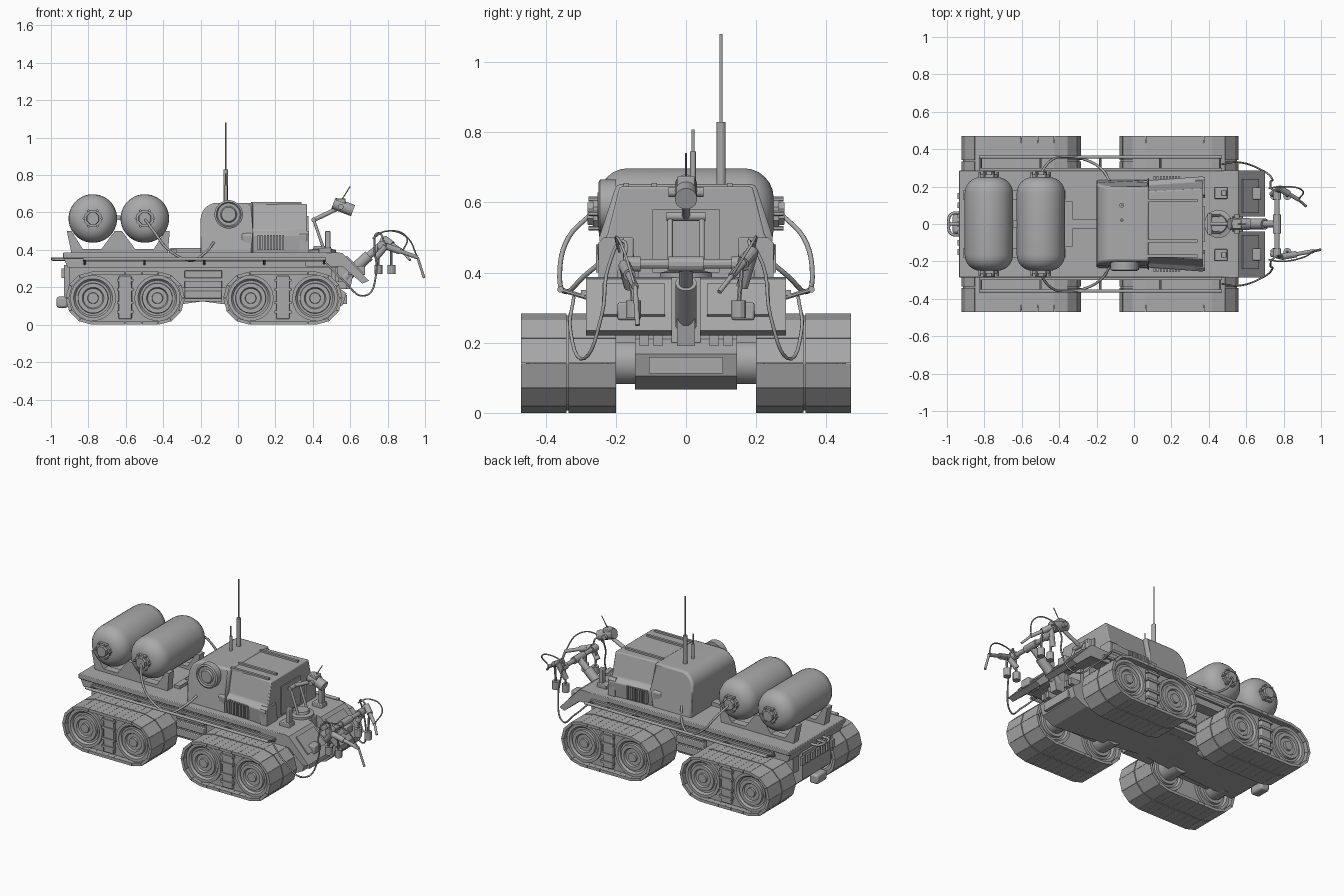
import bpy, bmesh, math
from mathutils import Vector

old = bpy.data.objects.get("Cube")
if old:
    bpy.data.objects.remove(old)

grey = bpy.data.materials.new("plain_grey")
grey.use_nodes = True
colour = (0.4, 0.4, 0.4, 1)
grey.diffuse_color = colour
grey.node_tree.nodes["Principled BSDF"].inputs["Base Color"].default_value = colour


# Helpers
def finish(name, bm, bevel=0):
    bmesh.ops.recalc_face_normals(bm, faces=bm.faces)
    mesh = bpy.data.meshes.new(name)
    bm.to_mesh(mesh)
    bm.free()
    mesh.materials.append(grey)
    mesh.shade_smooth()
    mesh.set_sharp_from_angle(angle=0.5)
    obj = bpy.data.objects.new(name, mesh)
    bpy.context.collection.objects.link(obj)
    if bevel:
        mod = obj.modifiers.new("soft_edges", "BEVEL")
        mod.width, mod.segments, mod.limit_method = bevel, 2, "ANGLE"
    return obj


def add_prism(bm, points, low, high, axis="y"):
    """Extrude an outline: (x, z) along y, or (y, z) along x."""
    rings = []
    for d in (low, high):
        rings.append([bm.verts.new((a, d, b) if axis == "y" else (d, a, b)) for a, b in points])
    n = len(points)
    for i in range(n):
        j = (i + 1) % n
        bm.faces.new((rings[0][i], rings[0][j], rings[1][j], rings[1][i]))
    for ring in rings:
        bm.faces.new(ring)


def prism(name, points, low, high, axis="y", bevel=0):
    bm = bmesh.new()
    add_prism(bm, points, low, high, axis)
    return finish(name, bm, bevel)


def box(name, xs, ys, zs, bevel=0):
    (a, b), (c, d) = xs, zs
    return prism(name, [(a, c), (b, c), (b, d), (a, d)], min(ys), max(ys), "y", bevel)


def lathe(name, profile, origin, axis, n=24):
    """Turn (radius, height) points around an axis."""
    bm = bmesh.new()
    turn = Vector(axis).to_track_quat("Z", "Y")
    rings = []
    for r, h in profile:
        angles = [math.tau * (i + 0.5) / n for i in range(n)]
        rings.append([bm.verts.new(Vector(origin) + turn @ Vector((r * math.cos(t), r * math.sin(t), h)))
                      for t in angles])
    for lower, upper in zip(rings, rings[1:]):
        for i in range(n):
            j = (i + 1) % n
            bm.faces.new((lower[i], lower[j], upper[j], upper[i]))
    bm.faces.new(rings[0])
    bm.faces.new(rings[-1])
    return finish(name, bm)


def rod(name, a, b, r, n=12):
    d = Vector(b) - Vector(a)
    return lathe(name, [(r, 0), (r, d.length)], a, d, n)


def tube(name, points, r):
    curve = bpy.data.curves.new(name, "CURVE")
    curve.dimensions, curve.bevel_depth, curve.bevel_resolution = "3D", r, 2
    curve.resolution_u, curve.use_fill_caps = 6, True
    spline = curve.splines.new("BEZIER")
    spline.bezier_points.add(len(points) - 1)
    for p, co in zip(spline.bezier_points, points):
        p.co = co
        p.handle_left_type = p.handle_right_type = "AUTO"
    curve.materials.append(grey)
    obj = bpy.data.objects.new(name, curve)
    bpy.context.collection.objects.link(obj)


def stadium(cx, r, half=0.177, cz=0.142, ends=6, spans=8):
    pts = []
    for side in (1, -1):
        for i in range(ends + 1):
            t = -math.pi / 2 + math.pi * i / ends
            pts.append((cx + side * (half + r * math.cos(t)), cz + side * r * math.sin(t)))
        for i in range(1, spans):
            pts.append((cx + side * half * (1 - 2 * i / spans), cz + side * r))
    return pts


# Track units: linked belts, recessed frame, wheels and centre bracket
for end, cx in (("rear", -0.603), ("front", 0.24)):
    for side, s in (("right", -1), ("left", 1)):
        tag = f"{end}_{side}"
        bm = bmesh.new()
        outer, inner = stadium(cx, 0.142), stadium(cx, 0.124)
        for i in range(len(outer)):
            j = (i + 1) % len(outer)
            a, b = Vector(outer[i]), Vector(outer[j])
            c, d = Vector(inner[j]), Vector(inner[i])
            quad = [a.lerp(b, 0.01), b.lerp(a, 0.01), c.lerp(d, 0.01), d.lerp(c, 0.01)]
            for low, high in ((0.2, 0.335), (0.341, 0.47)):
                add_prism(bm, quad, s * low, s * high)
        finish("track_links_" + tag, bm)
        prism("track_frame_" + tag, stadium(cx, 0.135), s * 0.238, s * 0.432)
        for wx in (cx - 0.172, cx + 0.172):
            for face, out in ((0.432, s), (0.238, -s)):
                lathe("wheel_" + tag, [(0.122, 0), (0.122, 0.016), (0.104, 0.016), (0.094, 0.004), (0.082, 0.004),
                                       (0.08, 0.018), (0.058, 0.018), (0.052, 0.008), (0.03, 0.008), (0.028, 0.02)],
                      (wx, s * face, 0.142), (0, out, 0), 28)
            rod("axle_" + tag, (wx, s * 0.1, 0.145), (wx, s * 0.24, 0.145), 0.064, 20)
        box("axle_housing_" + tag, (cx - 0.2, cx + 0.2), (s * 0.14, s * 0.205), (0.12, 0.21))
        box("track_bracket_" + tag, (cx - 0.035, cx + 0.035), (s * 0.42, s * 0.456), (0.03, 0.26), 0.005)
        for z in (0.06, 0.11, 0.18, 0.23):
            box("bracket_bolt_bar_" + tag, (cx - 0.045, cx + 0.045), (s * 0.44, s * 0.462), (z, z + 0.015))

# Hull and deck
prism("lower_hull", [(-0.93, 0.32), (-0.93, 0.15), (-0.85, 0.08), (-0.3, 0.11), (-0.19, 0.125), (-0.08, 0.11),
                     (0.48, 0.066), (0.56, 0.105), (0.58, 0.168), (0.52, 0.21), (0.52, 0.32)], -0.145, 0.145)
box("upper_hull", (-0.9, 0.5), (-0.2, 0.2), (0.2, 0.33))
prism("deck_side", [(-0.935, 0.36), (-0.91, 0.305), (0.53, 0.305), (0.53, 0.36)], -0.27, 0.27)
box("deck_plate", (-0.935, 0.53), (-0.285, 0.285), (0.355, 0.386), 0.004)
box("front_number_panel", (0.55, 0.582), (-0.105, 0.105), (0.112, 0.16))
box("rear_tow_hook", (-0.97, -0.91), (-0.05, 0.05), (0.09, 0.15), 0.012)
tube("rear_handle", [(-0.92, -0.06, 0.35), (-0.98, -0.05, 0.35), (-0.99, 0, 0.35), (-0.98, 0.05, 0.35),
                     (-0.92, 0.06, 0.35)], 0.008)
rod("rear_tow_pin", (-1, 0, 0.352), (-0.92, 0, 0.352), 0.007)
for i in range(7):
    y = -0.15 + 0.05 * i
    box("rear_vent", (-0.945, -0.925), (y - 0.015, y + 0.015), (0.25, 0.3))

for s in (-1, 1):
    # Side steps between the tracks
    box("step_housing", (-0.285, -0.085), (s * 0.14, s * 0.205), (0.125, 0.31))
    for z in (0.14, 0.195, 0.25):
        box("step", (-0.285, -0.085), (s * 0.2, s * 0.22), (z, z + 0.04), 0.004)
    # Sloping nose with hatches
    prism("nose", [(0.36, 0.37), (0.53, 0.388), (0.56, 0.382), (0.7, 0.235), (0.665, 0.22), (0.56, 0.31),
                   (0.36, 0.31)], s * 0.04, s * 0.285)
    prism("nose_hatch", [(0.575, 0.362), (0.66, 0.273), (0.668, 0.28), (0.583, 0.369)], s * 0.06, s * 0.24)
    box("nose_lamp_box", (0.59, 0.68), (s * 0.13, s * 0.195), (0.265, 0.315), 0.006)
    for y in (0.08, 0.12):
        box("nose_block", (0.5, 0.58), (s * (y - 0.013), s * (y + 0.013)), (0.19, 0.23))
    # Deck rails on slanted brackets, with side strips
    rod("rail", (-0.83, s * 0.358, 0.352), (0.47, s * 0.358, 0.352), 0.009)
    for x in (-0.82, -0.5, -0.18, 0.14, 0.46):
        rod("rail_bracket", (x, s * 0.27, 0.325), (x, s * 0.36, 0.352), 0.007, 8)
    box("rail_strip", (-0.83, 0.47), (s * 0.285, s * 0.3), (0.335, 0.35))
    # Deck fittings ahead of the cabin
    box("deck_fitting", (0.43, 0.5), (s * 0.135, s * 0.195), (0.38, 0.41), 0.004)
    box("deck_lamp", (0.465, 0.495), (s * 0.15, s * 0.18), (0.405, 0.5), 0.004)

# Nose centre recess and boom bracket
prism("nose_centre", [(0.36, 0.31), (0.36, 0.38), (0.53, 0.38), (0.54, 0.2), (0.5, 0.2)], -0.042, 0.042)
prism("boom_bracket", [(0.53, 0.19), (0.6, 0.19), (0.62, 0.29), (0.53, 0.33)], -0.025, 0.025)

# Cabin: rounded rear part with tapered sides, and faceted front part
arc = [(-0.11 - 0.09 * math.sin(t), 0.562 + 0.09 * math.cos(t)) for t in (math.pi / 14 * k for k in range(8))]
bm = bmesh.new()
add_prism(bm, [(-0.2, 0.37), (0.08, 0.37), (0.08, 0.5), (0.08, 0.652)] + arc + [(-0.2, 0.5)], -0.235, 0.235)
for v in bm.verts:
    v.co.y *= 1 - max(0, v.co.z - 0.5)
finish("cabin_rear", bm, 0.012)
half = [(0.245, 0.38), (0.255, 0.48), (0.225, 0.505), (0.19, 0.645)]
section = half + [(-y, z) for y, z in reversed(half)]
bm = bmesh.new()
add_prism(bm, section, 0.02, 0.37, "x")
for v in bm.verts:
    if v.co.x < 0.1:
        v.co.y *= 0.9
finish("cabin_front", bm, 0.006)
box("cabin_front_panel", (0.365, 0.377), (-0.095, 0.095), (0.4, 0.58))
for y in (-0.17, -0.09, 0.125):
    box("roof_ridge", (0.07, 0.34), (y - 0.008, y + 0.008), (0.64, 0.656))
for s in (-1, 1):
    prism("cabin_shoulder", [(s * 0.14, 0.38), (s * 0.25, 0.38), (s * 0.25, 0.485), (s * 0.235, 0.5),
                             (s * 0.155, 0.5)], 0.33, 0.38, "x")
    for i in range(9):
        x = 0.105 + 0.0165 * i
        box("vent_slat", (x, x + 0.01), (s * 0.23, s * 0.256), (0.4, 0.48))
lathe("cabin_drum", [(0.076, 0), (0.076, 0.045), (0.066, 0.05), (0.06, 0.042), (0.044, 0.042), (0.038, 0.052),
                     (0.015, 0.052)], (-0.05, -0.2, 0.59), (0, -1, 0), 28)

# Aerials
for y, r, base, tip in ((0.1, 0.013, 0.83, 1.08), (0.02, 0.009, 0.745, 0.808)):
    lathe("aerial", [(r, 0.64), (r, base), (0.004, base), (0.004, tip)], (-0.065, y, 0), (0, 0, 1), 12)

# Storage tanks, end fittings and saddles
side_profile = [(0.13 - 0.085 * (1 - math.cos(t)), 0.165 + 0.085 * math.sin(t))
                for t in (math.pi / 12 * k for k in range(7))]
tank_profile = [(r, -h) for r, h in reversed(side_profile)] + side_profile
for x in (-0.776, -0.498):
    lathe("tank", tank_profile, (x, 0, 0.568), (0, 1, 0), 32)
    for s in (-1, 1):
        lathe("tank_cap", [(0.05, 0), (0.05, 0.02), (0.036, 0.02), (0.034, 0.036)], (x, s * 0.245, 0.568), (0, s, 0), 8)
        for k in range(6):
            t = math.tau * k / 6
            px, pz = x + 0.048 * math.cos(t), 0.568 + 0.048 * math.sin(t)
            rod("tank_cap_bolt", (px, s * 0.235, pz), (px, s * 0.278, pz), 0.007, 6)
saddle = [(-0.89, 0.38), (-0.915, 0.5), (-0.89, 0.5), (-0.83, 0.405), (-0.73, 0.405), (-0.66, 0.5), (-0.62, 0.5),
          (-0.55, 0.405), (-0.45, 0.405), (-0.39, 0.5), (-0.365, 0.5), (-0.375, 0.38)]
for s in (-1, 1):
    prism("tank_saddle", saddle, s * 0.13, s * 0.18)
box("tank_strap", (-0.7, -0.58), (-0.02, 0.02), (0.56, 0.585))
box("tank_coupling", (-0.37, -0.33), (-0.12, 0.12), (0.38, 0.405))
box("cabin_link", (-0.36, -0.19), (-0.026, 0.026), (0.38, 0.41))
for s in (-1, 1):
    tube("tank_hose", [(-0.5, s * 0.27, 0.568), (-0.45, s * 0.335, 0.5), (-0.37, s * 0.36, 0.4),
                       (-0.25, s * 0.34, 0.345), (-0.17, s * 0.29, 0.39), (-0.13, s * 0.23, 0.44)], 0.007)

# Sensor mast with U-frame and head
lathe("mast_ring", [(0.075, 0), (0.075, 0.02), (0.05, 0.025), (0.045, 0.04)], (0.45, 0, 0.38), (0, 0, 1))
for s in (-1, 1):
    rod("mast_leg", (0.46, s * 0.045, 0.4), (0.405, s * 0.045, 0.56), 0.008)
rod("mast_joint", (0.405, -0.055, 0.56), (0.405, 0.055, 0.56), 0.013)
rod("mast_arm", (0.405, 0, 0.56), (0.55, 0, 0.63), 0.012)
rod("sensor_head", (0.51, 0, 0.65), (0.615, 0, 0.61), 0.032, 16)
rod("sensor_crossbar", (0.55, -0.05, 0.63), (0.55, 0.05, 0.63), 0.015)
box("sensor_block", (0.525, 0.575), (-0.025, 0.025), (0.64, 0.675), 0.004)
rod("sensor_whip", (0.55, 0, 0.66), (0.6, 0, 0.74), 0.003, 6)

# Front boom with two working arms
rod("boom", (0.57, 0, 0.25), (0.7, 0, 0.37), 0.03, 16)
rod("boom_piston", (0.68, 0, 0.352), (0.77, 0, 0.43), 0.02)
rod("boom_crossbar", (0.765, -0.14, 0.425), (0.765, 0.14, 0.425), 0.014)
rod("boom_collar", (0.765, -0.05, 0.425), (0.765, 0.05, 0.425), 0.022)
for s, elbow, wrist, tip in ((-1, (0.79, -0.175, 0.42), (0.96, -0.145, 0.36), (0.995, -0.138, 0.25)),
                             (1, (0.78, 0.19, 0.46), (0.88, 0.13, 0.39), (0.92, 0.095, 0.345))):
    rod("arm_upper", (0.74, s * 0.16, 0.36), elbow, 0.017)
    rod("arm_shoulder", (0.765, s * 0.13, 0.425), (0.765, s * 0.18, 0.425), 0.022)
    rod("arm_lower", elbow, wrist, 0.011)
    rod("arm_sleeve", elbow, Vector(elbow).lerp(Vector(wrist), 0.45), 0.018)
    rod("arm_tool", wrist, tip, 0.007)
    for x in (0.75, 0.82):
        rod("arm_canister", (x, s * 0.15, 0.27), (x, s * 0.15, 0.32), 0.022)
        rod("canister_stem", (x, s * 0.15, 0.31), (x, s * 0.16, 0.42), 0.007, 8)
    tube("arm_hose", [(0.72, s * 0.19, 0.46), (0.79, s * 0.2, 0.5), (0.9, s * 0.18, 0.47), wrist], 0.004)
    tube("nose_hose", [(0.47, s * 0.32, 0.33), (0.56, s * 0.33, 0.24), (0.68, s * 0.29, 0.155),
                       (0.74, s * 0.24, 0.28), (0.73, s * 0.22, 0.42), (0.75, s * 0.18, 0.49), elbow], 0.005)
